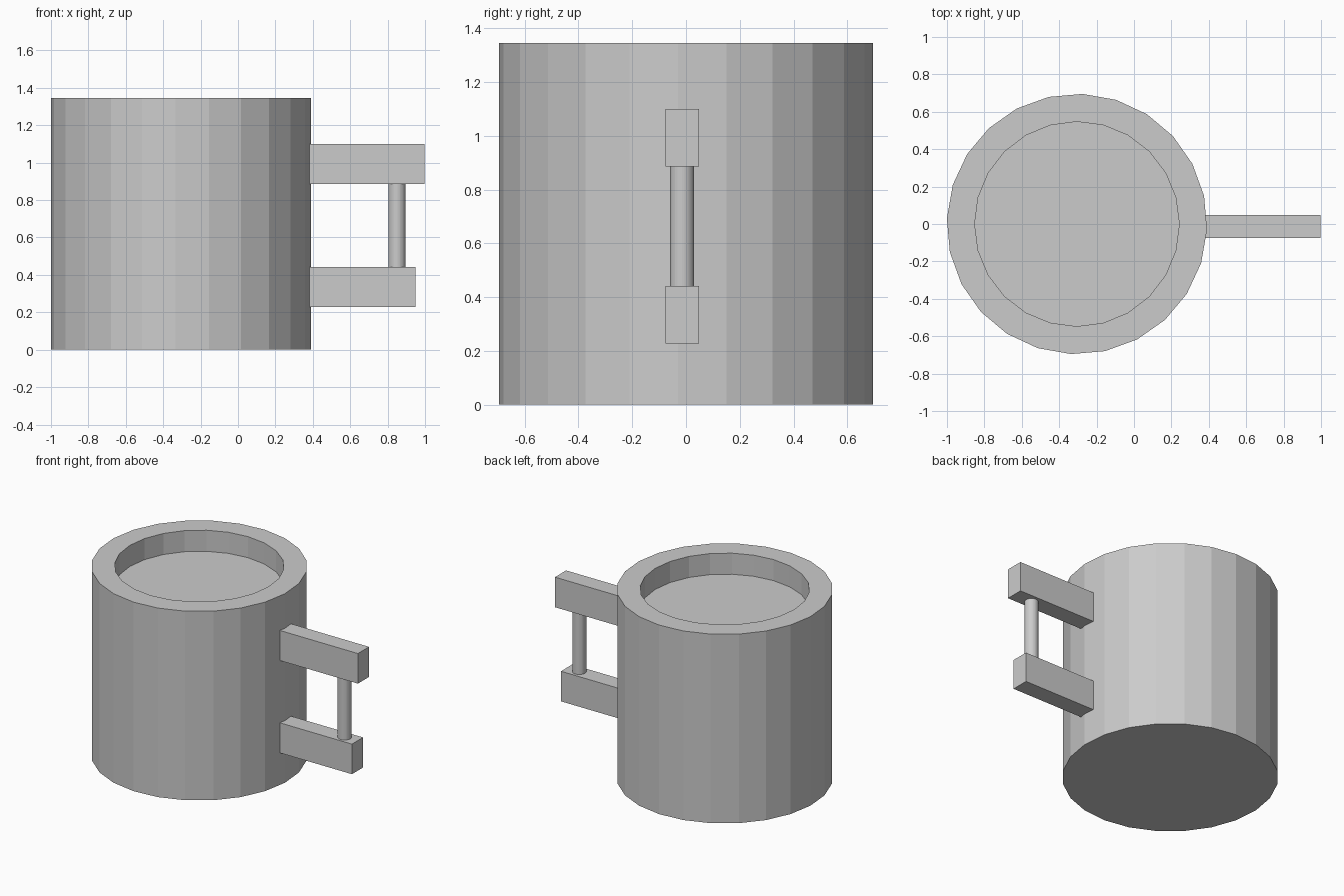
import bpy
import bmesh
from math import cos, sin, tau, radians

cube = bpy.data.objects.get("Cube")
if cube:
    bpy.data.objects.remove(cube)

grey = bpy.data.materials.new("plain grey")
grey.use_nodes = True
COLOUR = (0.6, 0.6, 0.6, 1)
grey.diffuse_color = COLOUR
grey.node_tree.nodes["Principled BSDF"].inputs["Base Color"].default_value = COLOUR


def finish(name, bm):
    bmesh.ops.recalc_face_normals(bm, faces=bm.faces)
    mesh = bpy.data.meshes.new(name)
    bm.to_mesh(mesh)
    bm.free()
    mesh.materials.append(grey)
    obj = bpy.data.objects.new(name, mesh)
    bpy.context.collection.objects.link(obj)
    return obj


def lathe(name, centre, rings, sides):
    """Join rings of (radius, z, turn in degrees) and cap both ends."""
    bm = bmesh.new()
    loops = []
    for radius, z, turn in rings:
        angles = [tau * i / sides + radians(turn) for i in range(sides)]
        loops.append([bm.verts.new((centre[0] + radius * cos(a),
                                    centre[1] + radius * sin(a), z)) for a in angles])
    for low, high in zip(loops, loops[1:]):
        for i in range(sides):
            j = (i + 1) % sides
            bm.faces.new((low[i], low[j], high[j], high[i]))
    bm.faces.new(loops[0])
    bm.faces.new(loops[-1])
    return finish(name, bm)


def box(name, low, high):
    bm = bmesh.new()
    bmesh.ops.create_cube(bm, size=1)
    for v in bm.verts:
        v.co = [l + (c + 0.5) * (h - l) for c, l, h in zip(v.co, low, high)]
    return finish(name, bm)


# Mug body with a shallow recess in the top
BODY_R, RIM_R, HEIGHT, FLOOR = 0.696, 0.547, 1.345, 1.195
lathe("mug_body", (-0.305, 0),
      [(BODY_R, 0, -2.5), (BODY_R, HEIGHT, -2.5), (RIM_R, HEIGHT, 0), (RIM_R, FLOOR, 0)], 24)

# Handle: two arms joined by a thin round grip
for name, end, z in (("upper_handle_arm", 0.997, 0.885), ("lower_handle_arm", 0.95, 0.228)):
    box(name, (0.33, -0.076, z), (end, 0.049, z + 0.214))
lathe("handle_grip", (0.85, -0.015), [(0.045, 0.4, 0), (0.045, 0.92, 0)], 32)
